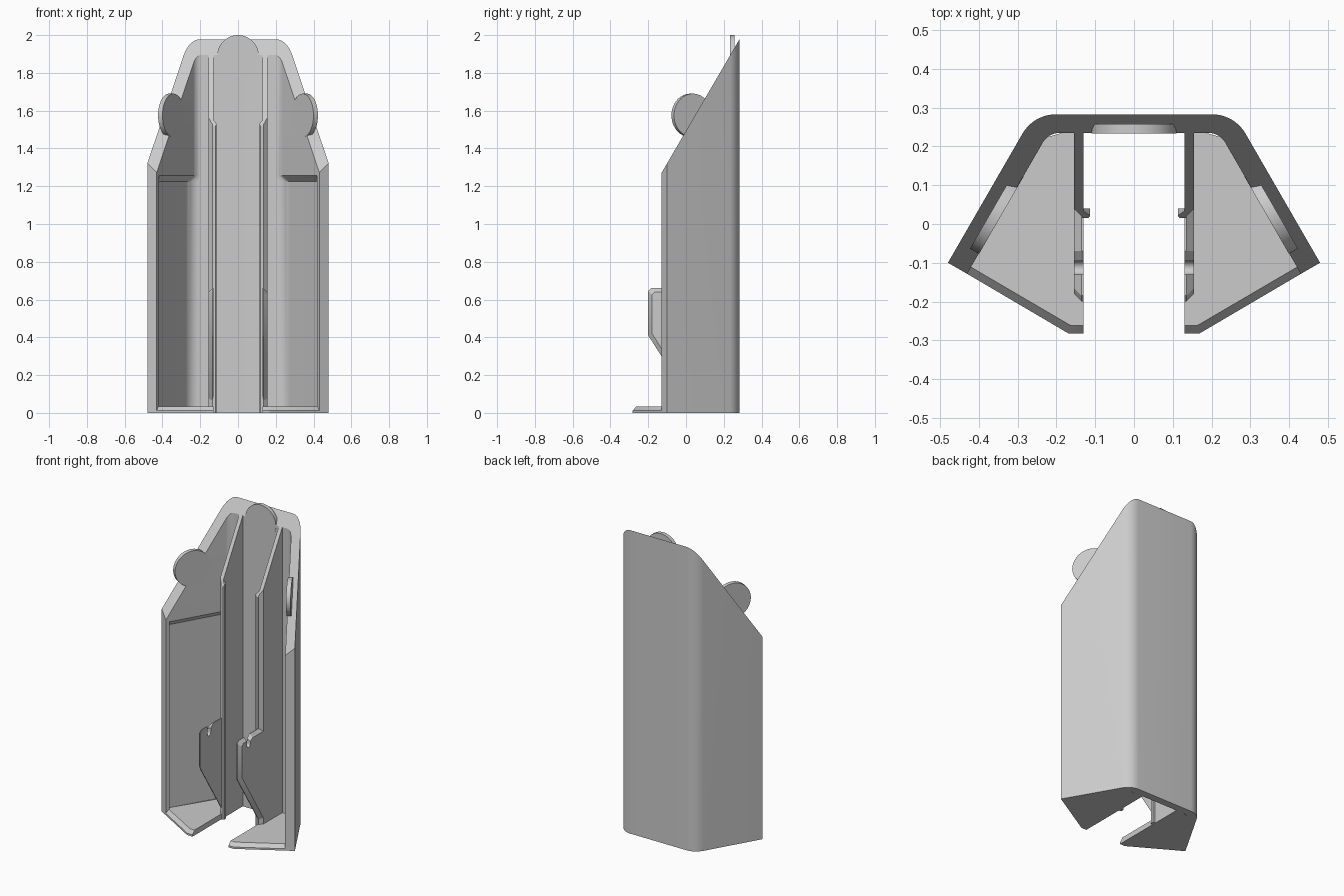
import bpy, bmesh, math
from mathutils import Vector

cube = bpy.data.objects.get("Cube")
if cube:
    bpy.data.objects.remove(cube, do_unlink=True)

grey = bpy.data.materials.new("light grey")
grey.use_nodes = True
grey.diffuse_color = (0.6, 0.6, 0.6, 1)
grey.node_tree.nodes["Principled BSDF"].inputs["Base Color"].default_value = grey.diffuse_color

SLANT = Vector((0.5, -0.866))     # along the side wall, back to front
OUT = Vector((0.866, 0.5))        # outward normal of the side wall
TIP = Vector((0.48, -0.10))       # outer front corner of the side wall
THICK = 0.057
INNER_TIP = TIP - OUT * THICK
BACK, INNER_BACK = 0.283, 0.235


def fillet(tip, back_y, radius, steps=10):
    """Arc joining the slanted wall line through tip to the back line."""
    corner_x = tip.x - (back_y - tip.y) * math.tan(math.radians(30))
    cx, cy = corner_x - radius * math.tan(math.radians(30)), back_y - radius
    angles = [math.radians(30 + 60 * i / steps) for i in range(steps + 1)]
    return [Vector((cx + radius * math.cos(a), cy + radius * math.sin(a))) for a in angles]


def loft(name, sections, axis="z", slope_cut=False, mirror=False):
    """Solid through matching outlines; slope_cut trims it with the slanted top."""
    bm = bmesh.new()
    rings = []
    for level, points in sections:
        if axis == "z":
            rings.append([bm.verts.new((p[0], p[1], level)) for p in points])
        else:
            rings.append([bm.verts.new((level, p[0], p[1])) for p in points])
    n = len(rings[0])
    for a, b in zip(rings, rings[1:]):
        for i in range(n):
            bm.faces.new((a[i], a[(i + 1) % n], b[(i + 1) % n], b[i]))
    bm.faces.new(rings[0][::-1])
    bm.faces.new(rings[-1])
    if slope_cut:
        cut = bmesh.ops.bisect_plane(bm, geom=bm.verts[:] + bm.edges[:] + bm.faces[:],
                                     plane_co=(0, -0.13, 1.27), plane_no=(0, -1.714, 1),
                                     clear_outer=True)["geom_cut"]
        bmesh.ops.edgenet_fill(bm, edges=[e for e in cut if isinstance(e, bmesh.types.BMEdge)])
    bmesh.ops.recalc_face_normals(bm, faces=bm.faces[:])
    mesh = bpy.data.meshes.new(name)
    bm.to_mesh(mesh)
    bm.free()
    ob = bpy.data.objects.new(name, mesh)
    bpy.context.collection.objects.link(ob)
    return finish(ob, mirror)


def finish(ob, mirror=False):
    ob.data.materials.clear()
    ob.data.materials.append(grey)
    if mirror:
        ob.modifiers.new("Mirror", "MIRROR")
    return ob


def activate(ob):
    bpy.ops.object.select_all(action="DESELECT")
    ob.select_set(True)
    bpy.context.view_layer.objects.active = ob


def disc(name, centre, radius, depth, normal, mirror=False):
    bpy.ops.mesh.primitive_cylinder_add(vertices=64, radius=radius, depth=depth, location=centre)
    ob = bpy.context.object
    ob.name = name
    ob.rotation_euler = Vector(normal).to_track_quat("Z", "Y").to_euler()
    bpy.ops.object.transform_apply(location=True, rotation=True, scale=True)
    return finish(ob, mirror)


# Outer shell with slanted top
half = [INNER_TIP, TIP] + fillet(TIP, BACK, 0.10)
inner = fillet(INNER_TIP, INNER_BACK, 0.05)
flip = lambda pts: [Vector((-p.x, p.y)) for p in reversed(pts)]
outline = half + flip(half) + flip(inner[::-1])[::-1][::-1][::-1] + inner[::-1]
left_inner = [Vector((-p.x, p.y)) for p in inner]
outline = half + flip(half) + left_inner + inner[::-1]
shell = loft("shell", [(0, outline), (2.2, outline)], slope_cut=True)


# Shallow recess in each side wall, with a tapered upper ledge
def recess_outline(depth, radius):
    front = INNER_TIP - SLANT * 0.025
    deep = front + OUT * depth
    return ([front - OUT * 0.02, deep] + fillet(deep, INNER_BACK - 0.0005, radius)
            + [Vector((0.19, 0.2)), Vector((0.2, 0.15))])


low, high = recess_outline(0.027, 0.08), recess_outline(-0.003, 0.05)
cutter = loft("recess_cutter", [(0.03, low), (1.225, low), (1.26, high)], mirror=True)
cutter.hide_render = True
cut = shell.modifiers.new("Recess", "BOOLEAN")
cut.operation, cut.solver, cut.object = "DIFFERENCE", "EXACT", cutter
activate(shell)
bpy.ops.object.modifier_apply(modifier=cut.name)
bpy.data.objects.remove(cutter, do_unlink=True)

# Floor plates with chamfered front edge
rim = [(0.24, 0.22), (0.13, 0.25)]
wall = INNER_TIP + OUT * 0.02
base = [(0.13, -0.283), (0.168, -0.283), INNER_TIP, wall] + rim
top = [(0.13, -0.262), (0.163, -0.262), INNER_TIP - SLANT * 0.02, wall - SLANT * 0.02] + rim
loft("floor_plate", [(0, base), (0.012, base), (0.035, top)], mirror=True)

# Guide rails, chamfered at the front
rail = [(0.13, 0.25), (0.13, 0.015), (0.155, 0.04), (0.155, 0.25)]
loft("guide_rail", [(0, rail), (2.2, rail)], slope_cut=True, mirror=True)
lip = [(0.135, 0.04), (0.113, 0.04), (0.113, 0.021), (0.119, 0.015), (0.135, 0.015)]
lip_top = [(0.135, 0.04), (0.13, 0.04), (0.13, 0.021), (0.13, 0.015), (0.135, 0.015)]
loft("rail_lip", [(0, lip), (1.53, lip), (1.55, lip_top)], slope_cut=True, mirror=True)


# Lower tabs with a rounded notch in the top edge
def tab_outline(inset):
    bowl = [(-0.1125 + 0.0175 * math.cos(a), 0.61 - 0.0175 * math.sin(a))
            for a in (math.pi * i / 8 for i in range(9))]
    y = -0.2 + inset
    return ([(0.04, 0.66 - inset), (-0.07, 0.66 - inset), (-0.095, 0.635 - inset / 2)] + bowl
            + [(-0.13, 0.66 - inset), (y + 0.015, 0.66 - inset), (y, 0.645 - inset),
               (y, 0.41 + inset / 2), (0.04, 0.035 + inset * 2)])


loft("lower_tab", [(0.13, tab_outline(0)), (0.135, tab_outline(0)),
                   (0.155, tab_outline(0.02))], axis="x", mirror=True)

# Round ears on the back and side walls
disc("back_ear", (0, 0.2455, 1.89), 0.11, 0.025, (0, 1, 0))
spot = INNER_TIP - SLANT * 0.175 + OUT * 0.0125
disc("side_ear", (spot.x, spot.y, 1.575), 0.115, 0.027, (OUT.x, OUT.y, 0), mirror=True)

# Smooth the rounded corners, keep edges crisp
for ob in [o for o in bpy.context.scene.objects if o.type == "MESH" and grey.name in o.data.materials]:
    activate(ob)
    bpy.ops.object.shade_smooth_by_angle(angle=math.radians(25))
